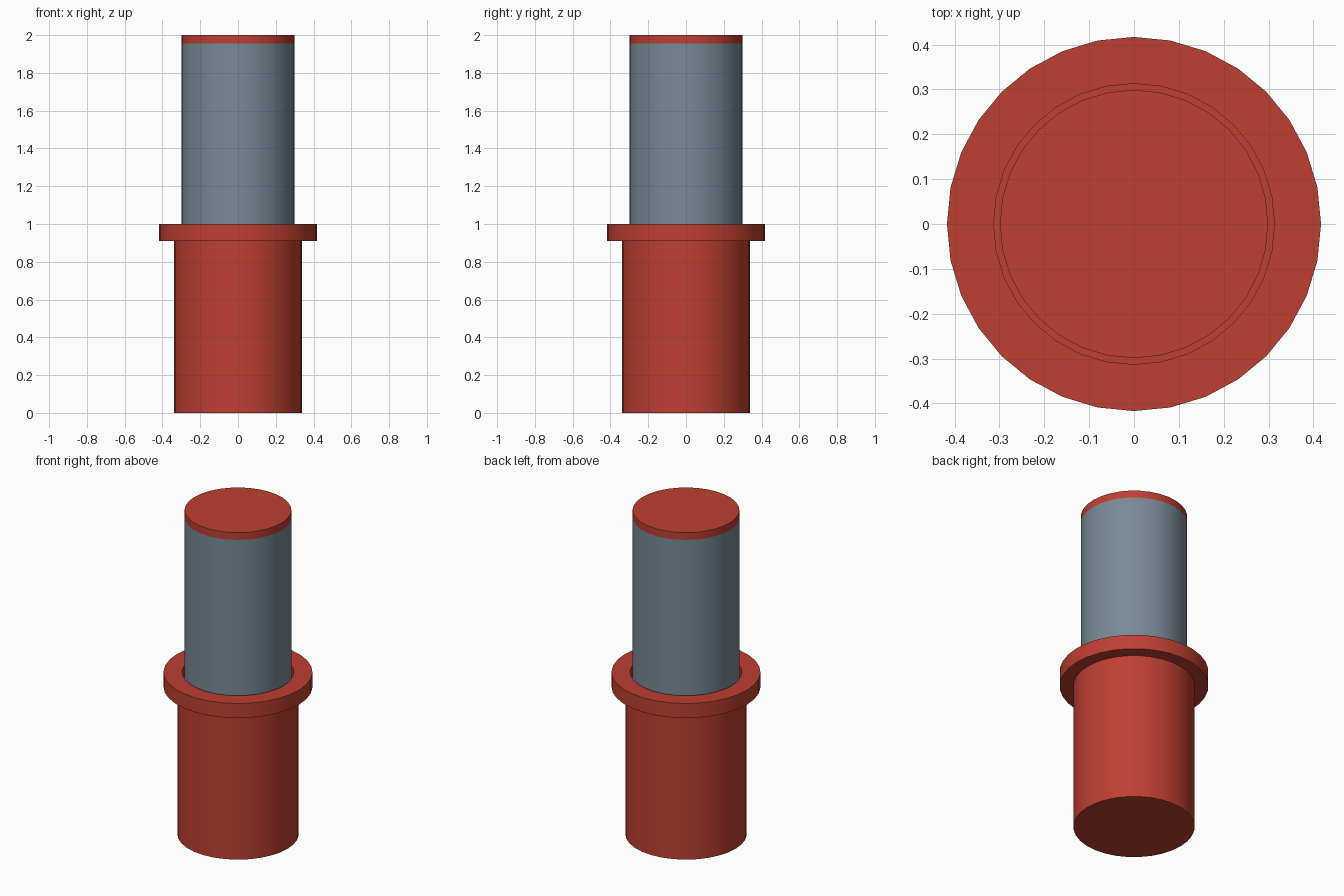
import bpy, bmesh, math

if "Cube" in bpy.data.objects:
    bpy.data.objects.remove(bpy.data.objects["Cube"])

SIDES = 32


def material(name, color):
    m = bpy.data.materials.new(name)
    m.diffuse_color = (*color, 1.0)
    m.use_nodes = True
    m.node_tree.nodes["Principled BSDF"].inputs["Base Color"].default_value = m.diffuse_color
    return m


red = material("red paint", (0.52, 0.05, 0.031))
grey = material("blue grey steel", (0.19, 0.255, 0.305))


def lathe(name, profile, mats):
    """Spin an (r, z) profile about z; r = 0 is not used, open ends are capped."""
    bm = bmesh.new()
    rings = []
    for r, z in profile:
        rings.append([bm.verts.new((r * math.cos(2 * math.pi * i / SIDES),
                                    r * math.sin(2 * math.pi * i / SIDES), z))
                      for i in range(SIDES)])
    for a, b in zip(rings, rings[1:]):
        for i in range(SIDES):
            j = (i + 1) % SIDES
            bm.faces.new((a[i], a[j], b[j], b[i]))
    bm.faces.new(rings[0][::-1])
    bm.faces.new(rings[-1])
    bmesh.ops.recalc_face_normals(bm, faces=bm.faces)
    mesh = bpy.data.meshes.new(name)
    bm.to_mesh(mesh)
    bm.free()
    for m in mats:
        mesh.materials.append(m)
    ob = bpy.data.objects.new(name, mesh)
    bpy.context.collection.objects.link(ob)
    bpy.ops.object.select_all(action='DESELECT')
    ob.select_set(True)
    bpy.context.view_layer.objects.active = ob
    bpy.ops.object.shade_smooth_by_angle(angle=math.radians(30))
    return ob


# Ground sleeve: closed bottom, flange at the rim, hollow bore
lathe("ground_sleeve",
      [(0.34, 0), (0.34, 0.91), (0.417, 0.91), (0.417, 1.0),
       (0.313, 1.0), (0.313, 0.04)], [red])

# Sliding post standing in the bore, with a red cap
post = lathe("sliding_post", [(0.299, 0.04), (0.299, 1.955), (0.299, 2.0)],
             [grey, red])
for face in post.data.polygons:
    face.material_index = 1 if face.center.z > 1.955 else 0
